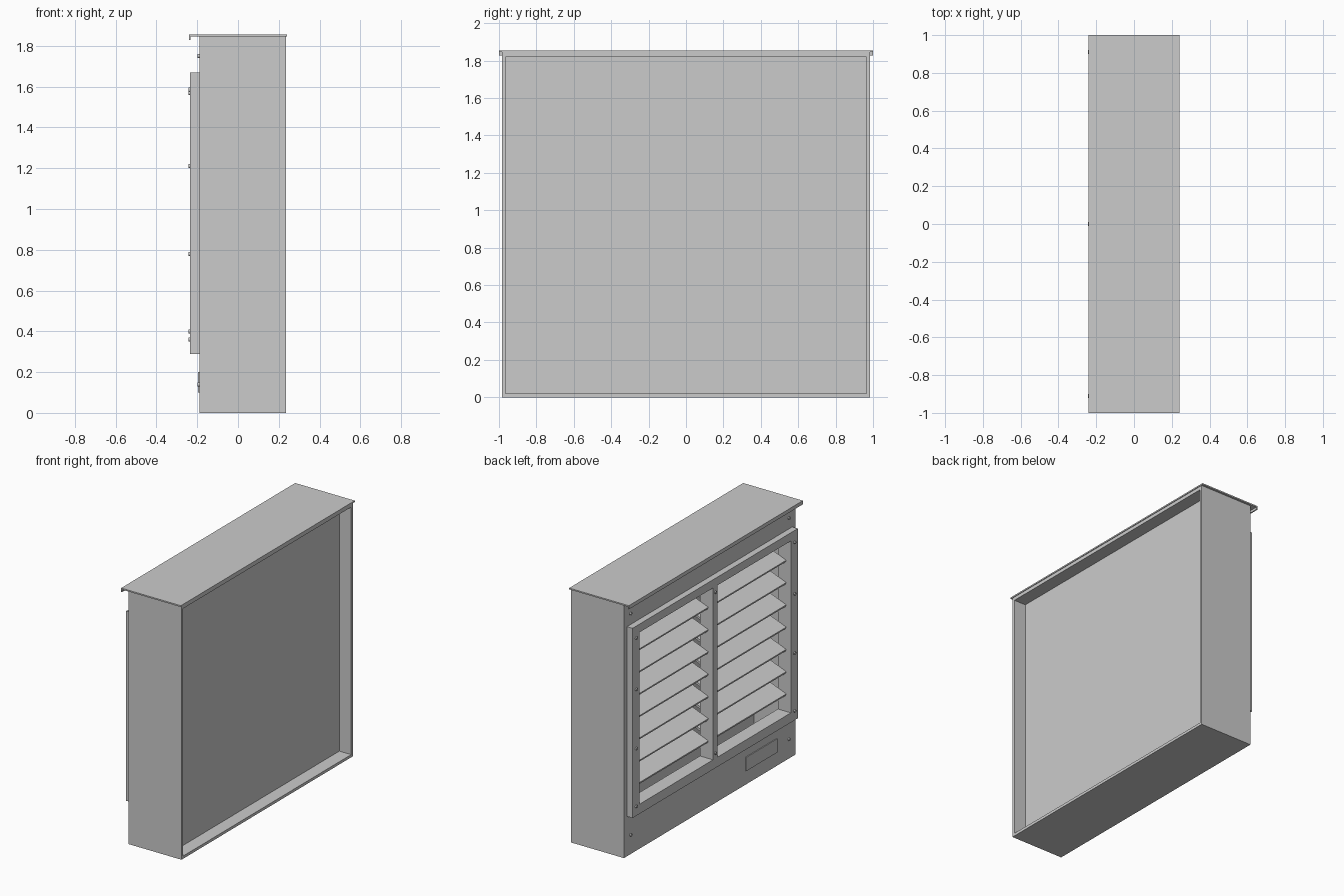
import bpy, bmesh, math
from mathutils import Matrix, Vector

if "Cube" in bpy.data.objects:
    bpy.data.objects.remove(bpy.data.objects["Cube"])

grey = bpy.data.materials.new("painted_metal_grey")
grey.diffuse_color = (0.6, 0.6, 0.6, 1)
grey.use_nodes = True
grey.node_tree.nodes["Principled BSDF"].inputs["Base Color"].default_value = grey.diffuse_color


def finish(bm, name):
    me = bpy.data.meshes.new(name)
    bm.to_mesh(me)
    bm.free()
    me.materials.append(grey)
    ob = bpy.data.objects.new(name, me)
    bpy.context.collection.objects.link(ob)
    return ob


def add_box(bm, x, y, z):
    """Add a box given (min, max) ranges."""
    c = Vector([(a + b) / 2 for a, b in (x, y, z)])
    s = [b - a for a, b in (x, y, z)]
    bmesh.ops.create_cube(bm, size=1, matrix=Matrix.Translation(c) @ Matrix.Diagonal((*s, 1)))


def boxes(name, *parts):
    bm = bmesh.new()
    for p in parts:
        add_box(bm, *p)
    return finish(bm, name)


def border(x, yo, zo, yi, zi):
    """Four boxes forming a rectangular ring in the y-z plane."""
    return [(x, (-yo, yo), (zo[0], zi[0])), (x, (-yo, yo), (zi[1], zo[1])),
            (x, (-yo, -yi), zi), (x, (yi, yo), zi)]


# cabinet shell, open at +x, with a recessed panel
boxes("cabinet_shell", *border((-0.18, 0.235), 0.985, (0, 1.845), 0.965, (0.02, 1.82)))
boxes("recessed_panel", ((0.13, 0.14), (-0.965, 0.965), (0.02, 1.82)))

# louvre-side face plate with its opening
boxes("face_plate", *border((-0.19, -0.18), 0.985, (0, 1.845), 0.87, (0.36, 1.61)))

# overhanging cap with a drip lip
boxes("cap", ((-0.24, 0.24), (-1, 1), (1.845, 1.855)),
      ((-0.24, -0.232), (-1, 1), (1.828, 1.845)))

# louvre frame, its deeper lining and the centre post
boxes("louvre_frame", *border((-0.235, -0.19), 0.95, (0.29, 1.67), 0.87, (0.36, 1.61)))
boxes("frame_lining", *border((-0.18, -0.13), 0.89, (0.34, 1.63), 0.87, (0.36, 1.61)))
boxes("centre_post", ((-0.235, -0.13), (-0.025, 0.025), (0.36, 1.61)))

# sloping blades, dropping towards the outside
slope = math.atan(0.4)
bm = bmesh.new()
for i in range(7):
    for side in (-1, 1):
        m = (Matrix.Translation((-0.12, side * 0.4475, 1.482 - 0.162 * i))
             @ Matrix.Rotation(-slope, 4, 'Y') @ Matrix.Diagonal((0.16, 0.845, 0.016, 1)))
        bmesh.ops.create_cube(bm, size=1, matrix=m)
finish(bm, "louvre_blades")

# thin cover plate low on the face
boxes("cover_plate", ((-0.196, -0.19), (-0.77, -0.41), (0.10, 0.20)))

# bolt heads on the frame, post and face plate
bm = bmesh.new()
spots = [(-0.235, s * 0.91, z) for s in (-1, 1) for z in (0.36, 0.78, 1.21, 1.585)]
spots += [(-0.235, 0, z) for z in (0.40, 1.57)]
spots += [(-0.19, s * 0.91, z) for s in (-1, 1) for z in (0.14, 1.75)]
for x, y, z in spots:
    bmesh.ops.create_cone(bm, cap_ends=True, segments=12, radius1=0.01, radius2=0.01, depth=0.01,
                          matrix=Matrix.Translation((x - 0.004, y, z)) @ Matrix.Rotation(math.pi / 2, 4, 'Y'))
finish(bm, "bolt_heads")
